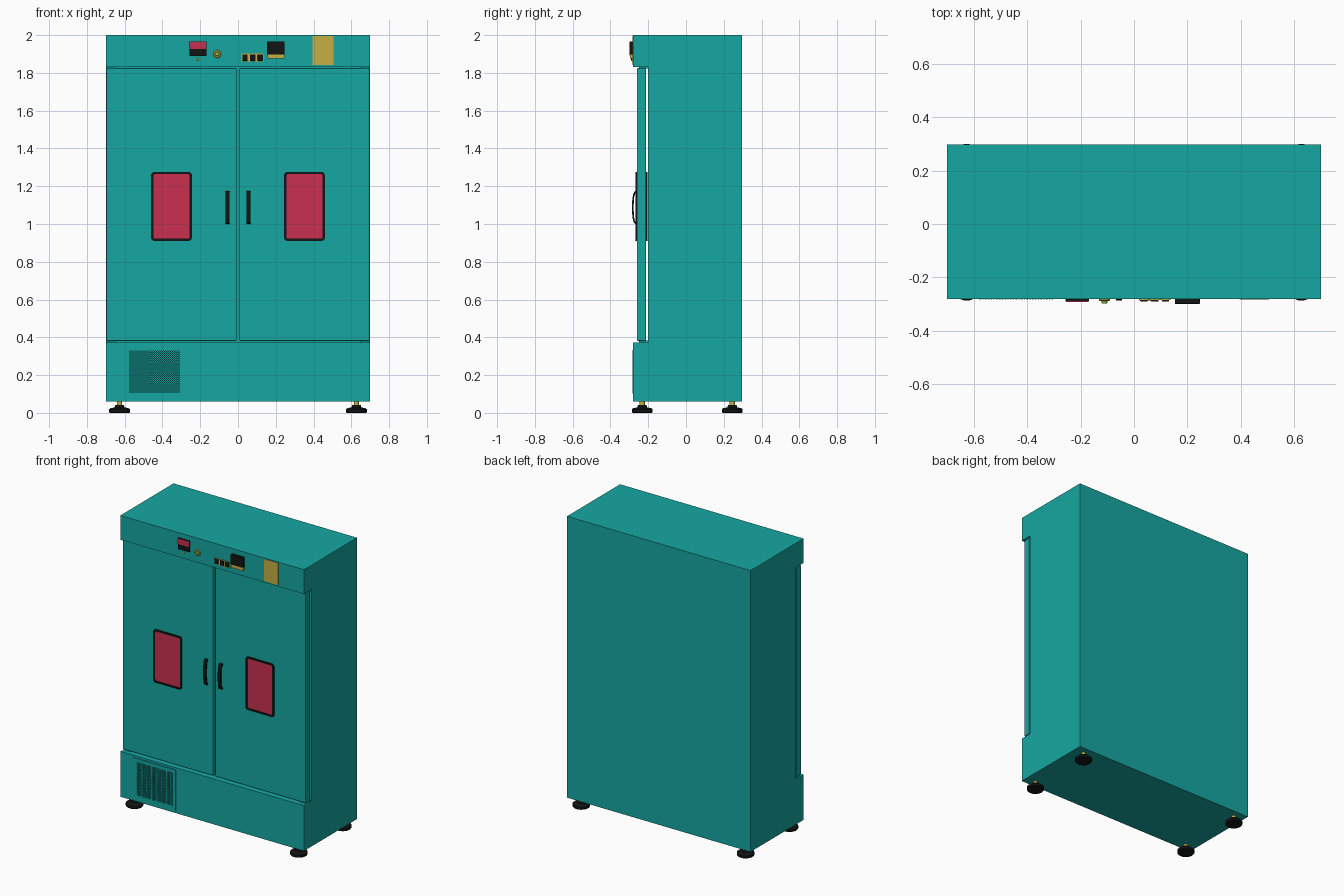
import bpy, bmesh, math
from mathutils import Matrix

if "Cube" in bpy.data.objects:
    bpy.data.objects.remove(bpy.data.objects["Cube"])


def material(name, rgb):
    m = bpy.data.materials.new(name)
    m.diffuse_color = (*rgb, 1)
    m.use_nodes = True
    m.node_tree.nodes["Principled BSDF"].inputs["Base Color"].default_value = m.diffuse_color
    return m


TEAL = material("teal_paint", (0.008, 0.39, 0.36))
BLACK = material("black_plastic", (0.006, 0.007, 0.007))
RED = material("red_glass", (0.58, 0.03, 0.08))
GOLD = material("brass", (0.58, 0.43, 0.06))
GREEN = material("green_lamp", (0.25, 0.6, 0.06))


def finish(name, bm, mat, smooth=False):
    bmesh.ops.recalc_face_normals(bm, faces=bm.faces)
    me = bpy.data.meshes.new(name)
    bm.to_mesh(me)
    bm.free()
    ob = bpy.data.objects.new(name, me)
    bpy.context.collection.objects.link(ob)
    if mat:
        me.materials.append(mat)
    if smooth:
        bpy.ops.object.select_all(action='DESELECT')
        ob.select_set(True)
        bpy.context.view_layer.objects.active = ob
        bpy.ops.object.shade_smooth_by_angle(angle=math.radians(35))
    return ob


def add_box(bm, x0, x1, y0, y1, z0, z1):
    m = Matrix.Translation(((x0 + x1) / 2, (y0 + y1) / 2, (z0 + z1) / 2))
    bmesh.ops.create_cube(bm, size=1, matrix=m @ Matrix.Diagonal((x1 - x0, y1 - y0, z1 - z0, 1)))


def boxes(name, mat, *dims, bevel=0):
    bm = bmesh.new()
    for d in dims:
        add_box(bm, *d)
    if bevel:
        bmesh.ops.bevel(bm, geom=bm.edges[:], offset=bevel, segments=2, profile=0.5, affect='EDGES')
    return finish(name, bm, mat)


def rounded_rect(cx, cz, w, h, r, n=5):
    pts = []
    for k, (sx, sz) in enumerate(((1, 1), (-1, 1), (-1, -1), (1, -1))):
        for i in range(n + 1):
            a = math.pi / 2 * (k + i / n)
            pts.append((cx + sx * (w / 2 - r) + r * math.cos(a),
                        cz + sz * (h / 2 - r) + r * math.sin(a)))
    return pts


def ring(name, outer, inner, y0, y1, mat):
    bm = bmesh.new()
    loops = [[bm.verts.new((x, y, z)) for x, z in p]
             for p, y in ((outer, y0), (outer, y1), (inner, y1), (inner, y0))]
    n = len(outer)
    for a, b in zip(loops, loops[1:] + loops[:1]):
        for i in range(n):
            bm.faces.new((a[i], a[(i + 1) % n], b[(i + 1) % n], b[i]))
    return finish(name, bm, mat, True)


def lathe(name, profile, mat, place, n=32):
    bm = bmesh.new()
    vs = [bm.verts.new((r, 0, h)) for r, h in profile]
    es = [bm.edges.new(p) for p in zip(vs, vs[1:])]
    bmesh.ops.spin(bm, geom=vs + es, cent=(0, 0, 0), axis=(0, 0, 1), angle=2 * math.pi, steps=n)
    bmesh.ops.remove_doubles(bm, verts=bm.verts, dist=1e-5)
    bm.transform(place)
    return finish(name, bm, mat, True)


# cabinet shell in three stacked sections
base = boxes("base_section", TEAL, (-0.7, 0.7, -0.281, 0.297, 0.06, 0.373))
boxes("cabinet_body", TEAL, (-0.7, 0.7, -0.2, 0.297, 0.373, 1.832))
boxes("top_section", TEAL, (-0.7, 0.7, -0.281, 0.297, 1.832, 2.0))

# grille opening and access panel seam cut into the base
cutter = boxes("base_cutter", None,
               (-0.577, -0.305, -0.3, -0.266, 0.105, 0.33),
               (-0.605, -0.276, -0.3, -0.276, 0.356, 0.360),
               (-0.280, -0.276, -0.3, -0.276, 0.075, 0.356))
# keep the L-seam pieces touching without internal faces
mod = base.modifiers.new("openings", 'BOOLEAN')
mod.operation = 'DIFFERENCE'
mod.solver = 'EXACT'
mod.use_self = True
mod.object = cutter
cutter.hide_render = True
cutter.hide_viewport = True

# grille wires
NV, NH = 26, 22
boxes("vent_grille_vertical", TEAL, *[
    (x - 0.0025, x + 0.0025, -0.283, -0.277, 0.103, 0.332)
    for x in (-0.576 + 0.270 * i / NV for i in range(NV + 1))])
boxes("vent_grille_horizontal", TEAL, *[
    (-0.579, -0.303, -0.280, -0.274, z - 0.0025, z + 0.0025)
    for z in (0.106 + 0.223 * i / NH for i in range(NH + 1))])

# doors, windows, handles and hinges
for s, side in ((-1, "left"), (1, "right")):
    xs = sorted((s * 0.007, s * 0.697))
    boxes(side + "_door", TEAL, (*xs, -0.26, -0.211, 0.381, 1.825), bevel=0.005)
    cx, cz = s * 0.352, 1.093
    ring(side + "_window_frame", rounded_rect(cx, cz, 0.216, 0.366, 0.018),
         rounded_rect(cx, cz, 0.192, 0.342, 0.010), -0.267, -0.204, BLACK)
    boxes(side + "_window_glass", RED,
          (cx - 0.097, cx + 0.097, -0.263, -0.208, cz - 0.172, cz + 0.172))

    bm = bmesh.new()
    N, hx = 16, s * 0.056
    arc = []
    for i in range(N + 1):
        t = math.pi * i / N
        arc.append((abs(math.sin(t)) ** 0.5, -math.cos(t)))
    prof = [(-0.258 - 0.028 * a, 1.087 + 0.088 * b) for a, b in arc]
    prof += [(-0.258 - 0.019 * a, 1.087 + 0.078 * b) for a, b in reversed(arc)]
    face = bm.faces.new([bm.verts.new((hx - 0.011, y, z)) for y, z in prof])
    ext = bmesh.ops.extrude_face_region(bm, geom=[face])
    bmesh.ops.translate(bm, vec=(0.022, 0, 0),
                        verts=[g for g in ext["geom"] if isinstance(g, bmesh.types.BMVert)])
    finish(side + "_handle", bm, BLACK, True)

    hs = sorted((s * 0.645, s * 0.69))
    boxes(side + "_hinges", TEAL, (*hs, -0.25, -0.195, 1.822, 1.834),
          (*hs, -0.25, -0.195, 0.371, 0.384))

# levelling feet
foot = [(0, 0), (0.052, 0), (0.055, 0.004), (0.055, 0.019), (0.048, 0.025),
        (0.026, 0.029), (0.023, 0.042), (0, 0.042)]
for x in (-0.627, 0.627):
    for y in (-0.232, 0.245):
        spot = Matrix.Translation((x, y, 0))
        lathe("foot_pad", foot, BLACK, spot)
        lathe("foot_bolt", [(0, 0.04), (0.014, 0.04), (0.014, 0.062), (0, 0.062)], GOLD, spot, 16)

# left display with indicator lamp
boxes("display_housing", BLACK, (-0.257, -0.168, -0.289, -0.278, 1.89, 1.967))
boxes("display_screen", RED, (-0.255, -0.170, -0.293, -0.285, 1.927, 1.965))


def facing(x, z):
    return Matrix.Translation((x, -0.28, z)) @ Matrix.Rotation(math.pi / 2, 4, 'X')


lathe("indicator_lamp", [(0, 0.005), (0.006, 0.004), (0.008, 0)], GOLD, facing(-0.213, 1.873), 16)

# round key switch
lathe("key_switch_bezel", [(0, 0.008), (0.018, 0.008), (0.021, 0.005), (0.021, 0)],
      GOLD, facing(-0.11, 1.9), 24)
lathe("key_switch_core", [(0, 0.018), (0.009, 0.018), (0.011, 0.015), (0.011, 0.005)],
      GREEN, facing(-0.11, 1.9), 24)

# row of rocker switches
boxes("switch_frames", GOLD, *[(x - 0.029, x + 0.029, -0.285, -0.278, 1.86, 1.902)
                               for x in (0.048, 0.107)],
      (0.078, 0.136, -0.2845, -0.278, 1.8602, 1.9018))
boxes("rocker_switches", BLACK, *[(x - 0.014, x + 0.014, -0.290, -0.282, 1.864, 1.898)
                                  for x in (0.037, 0.078, 0.118)], bevel=0.002)

# temperature controller and brass plate
boxes("controller_screen", BLACK, (0.153, 0.247, -0.299, -0.278, 1.897, 1.966), bevel=0.002)
boxes("controller_keys", GOLD, (0.155, 0.245, -0.296, -0.278, 1.875, 1.898))
boxes("brass_plate", GOLD, (0.395, 0.505, -0.2835, -0.278, 1.842, 1.994))
